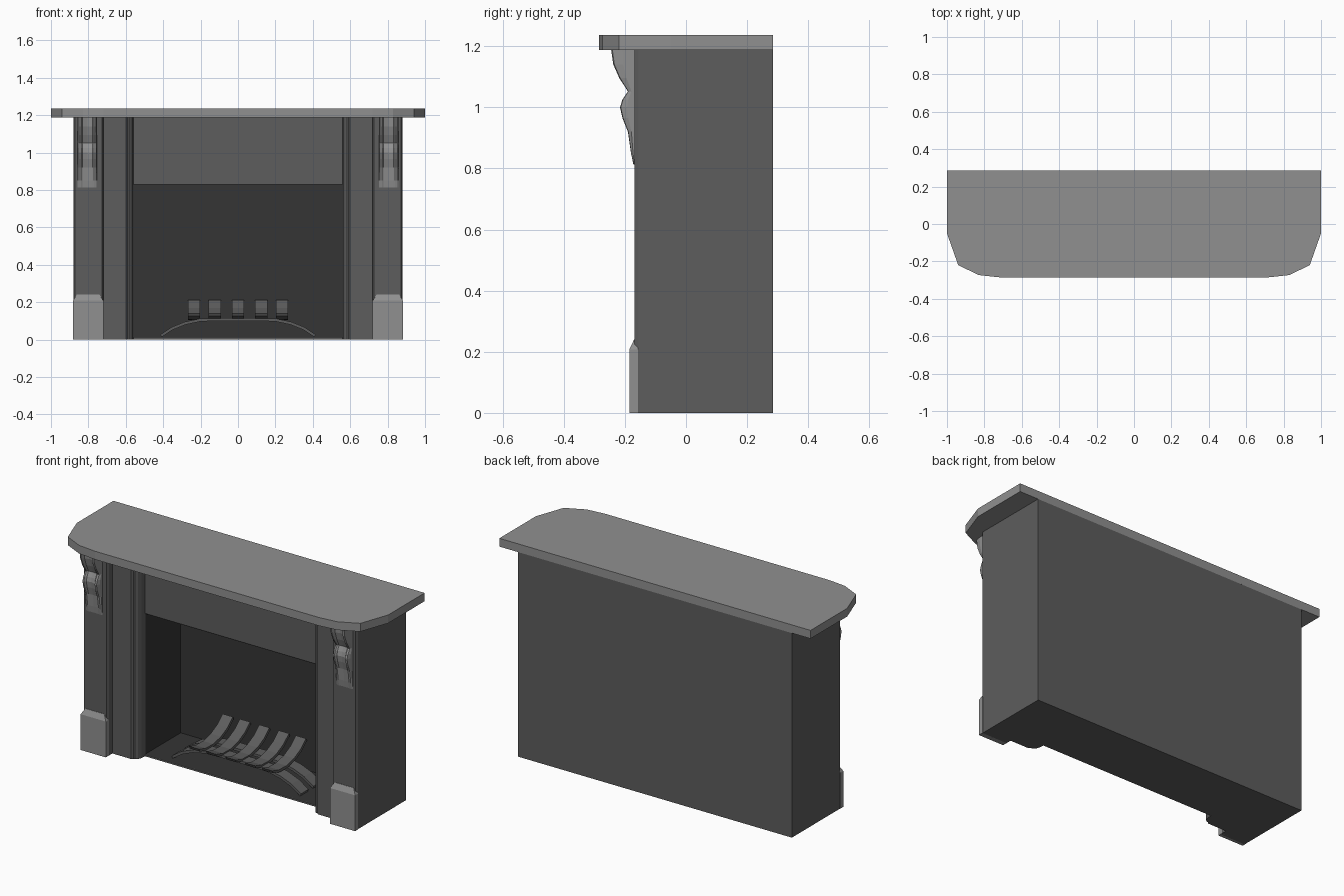
import bpy, bmesh
from mathutils import Vector

if "Cube" in bpy.data.objects:
    bpy.data.objects.remove(bpy.data.objects["Cube"])


def material(name, v):
    m = bpy.data.materials.new(name)
    m.diffuse_color = (v, v, v, 1)
    m.use_nodes = True
    m.node_tree.nodes["Principled BSDF"].inputs["Base Color"].default_value = m.diffuse_color
    return m


LIGHT = material("light_stone", 0.28)
MID = material("mid_stone", 0.11)
DARK = material("soot", 0.035)


def finish(bm, name, mat):
    bmesh.ops.recalc_face_normals(bm, faces=bm.faces)
    me = bpy.data.meshes.new(name)
    bm.to_mesh(me)
    bm.free()
    me.materials.append(mat)
    ob = bpy.data.objects.new(name, me)
    bpy.context.collection.objects.link(ob)
    return ob


def prism(name, pts, offset, mat):
    """Extrude a closed outline of 3D points along offset."""
    bm = bmesh.new()
    f = bm.faces.new([bm.verts.new(p) for p in pts])
    new = bmesh.ops.extrude_face_region(bm, geom=[f])["geom"]
    bmesh.ops.translate(bm, vec=Vector(offset),
                        verts=[v for v in new if isinstance(v, bmesh.types.BMVert)])
    return finish(bm, name, mat)


def box(name, x0, x1, y0, y1, z0, z1, mat):
    return prism(name, [(x0, y0, z0), (x1, y0, z0), (x1, y1, z0), (x0, y1, z0)],
                 (0, 0, z1 - z0), mat)


def loft(name, rings, mat):
    """Join equal-length closed rings and cap both ends."""
    bm = bmesh.new()
    rows = [[bm.verts.new(p) for p in r] for r in rings]
    n = len(rows[0])
    for a, b in zip(rows, rows[1:]):
        for i in range(n):
            bm.faces.new((a[i], a[(i + 1) % n], b[(i + 1) % n], b[i]))
    bm.faces.new(rows[0])
    bm.faces.new(rows[-1])
    return finish(bm, name, mat)


def mirrored(half, z):
    return [(x, y, z) for x, y in half] + [(-x, y, z) for x, y in reversed(half)]


# mantel shelf with clipped front corners
shelf = [(1, 0.285), (1, -0.05), (0.94, -0.22), (0.83, -0.273), (0.72, -0.285)]
prism("mantel_shelf", mirrored(shelf, 1.188), (0, 0, 0.048), LIGHT)

# surround: back, sides, chamfered pilasters and moulded jambs in one plan outline
plan = [(0.88, 0.285), (0.88, -0.155), (0.872, -0.168), (0.728, -0.168),
        (0.72, -0.155), (0.72, -0.125), (0.6, -0.125), (0.59, -0.115),
        (0.582, -0.115), (0.57, -0.105), (0.562, -0.085), (0.56, -0.06),
        (0.56, 0.275)]
prism("surround", mirrored(plan, 0), (0, 0, 1.188), MID)
box("lintel", -0.56, 0.56, -0.055, 0.275, 0.83, 1.188, MID)
box("hearth_slab", -0.56, 0.56, -0.055, 0.275, 0, 0.01, MID)

# dark firebox lining, open at the front
bm = bmesh.new()
bmesh.ops.create_cube(bm, size=1)
for v in bm.verts:
    v.co = (v.co.x * 1.114, 0.107 + v.co.y * 0.324, 0.4205 + v.co.z * 0.815)
bm.faces.ensure_lookup_table()
front = [f for f in bm.faces if all(v.co.y < 0 for v in f.verts)]
bmesh.ops.delete(bm, geom=front, context='FACES')
finish(bm, "firebox_lining", DARK)


def rect(x0, x1, y0, y1, z):
    return [(x0, y0, z), (x1, y0, z), (x1, y1, z), (x0, y1, z)]


# corbel side profile (y, z) and fluted cross-section (x offset, depth factor)
scroll = [(-0.172, 0.812), (-0.18, 0.85), (-0.19, 0.92), (-0.208, 0.965),
          (-0.216, 1.0), (-0.208, 1.025), (-0.19, 1.052), (-0.218, 1.095),
          (-0.238, 1.14), (-0.245, 1.188)]
flute = [(-0.052, 0.55), (-0.045, 0.95), (-0.035, 1), (-0.027, 0.75), (0, 0.65),
         (0.027, 0.75), (0.035, 1), (0.045, 0.95), (0.052, 0.55)]
for side, s in (("left", -1), ("right", 1)):
    # plinth block with a bevelled top
    x0, x1 = sorted((s * 0.72, s * 0.882))
    loft(side + "_plinth", [rect(x0, x1, -0.185, -0.157, 0),
                            rect(x0, x1, -0.185, -0.157, 0.208),
                            rect(x0 + 0.02, x1 - 0.02, -0.17, -0.157, 0.24)], LIGHT)
    # scrolled corbel under the shelf
    cx = s * 0.805
    rings = []
    for y, z in scroll:
        ring = [(cx + dx, -0.165 + (y + 0.165) * k, z) for dx, k in flute]
        rings.append(ring + [(cx + 0.052, -0.16, z), (cx - 0.052, -0.16, z)])
    loft(side + "_corbel", rings, LIGHT)

# arched grate supports
arch = [(0.41, 0.012), (0.35, 0.052), (0.28, 0.08), (0.2, 0.097), (0.1, 0.1)]
for name, y in (("front", -0.015), ("rear", 0.1)):
    upper = [(x + 0.005, z + 0.015) for x, z in arch]
    top = upper + [(-x, z) for x, z in reversed(upper)]
    low = arch + [(-x, z) for x, z in reversed(arch)]
    prism(name + "_grate_arch", [(x, y, z) for x, z in top + low[::-1]],
          (0, 0.07, 0), MID)

# five curved grate bars
curve = [(-0.06, 0.125), (0.0, 0.108), (0.07, 0.106), (0.14, 0.122),
         (0.2, 0.152), (0.25, 0.195)]
for i, x in enumerate((-0.235, -0.125, 0, 0.125, 0.235)):
    outline = curve + [(y - 0.008, z + 0.016) for y, z in reversed(curve)]
    prism(f"grate_bar_{i + 1}", [(x - 0.033, y, z) for y, z in outline],
          (0.066, 0, 0), MID)
